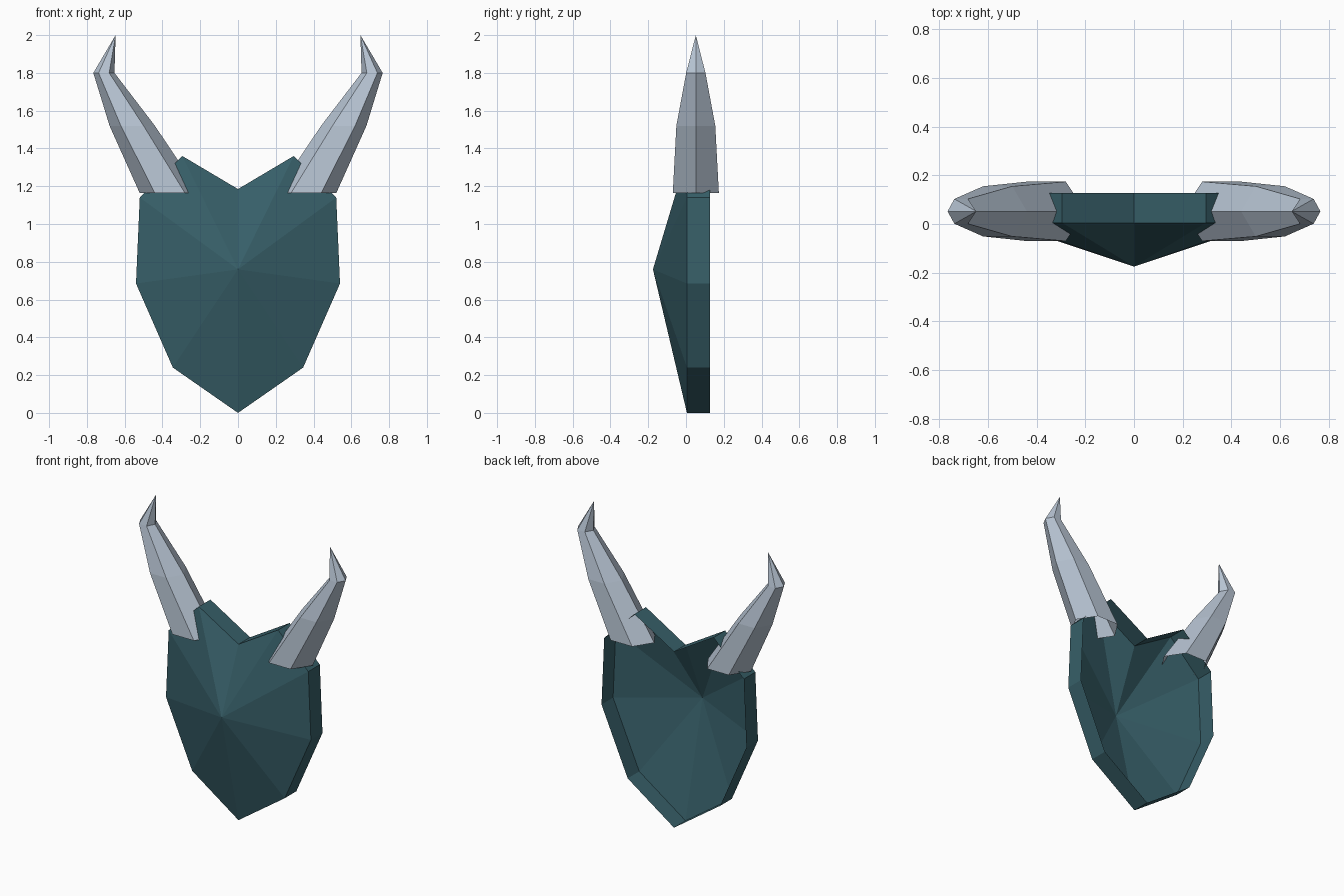
import bpy
import bmesh

cube = bpy.data.objects.get("Cube")
if cube:
    bpy.data.objects.remove(cube, do_unlink=True)


def make_material(name, rgb):
    mat = bpy.data.materials.new(name)
    mat.use_nodes = True
    color = (*rgb, 1.0)
    mat.diffuse_color = color
    bsdf = mat.node_tree.nodes["Principled BSDF"]
    bsdf.inputs["Base Color"].default_value = color
    bsdf.inputs["Roughness"].default_value = 0.8
    return mat


def finish(bm, name, mat):
    bmesh.ops.recalc_face_normals(bm, faces=bm.faces[:])
    mesh = bpy.data.meshes.new(name)
    bm.to_mesh(mesh)
    bm.free()
    mesh.materials.append(mat)
    obj = bpy.data.objects.new(name, mesh)
    bpy.context.collection.objects.link(obj)
    return obj


def bridge(bm, ring_a, ring_b):
    count = len(ring_a)
    for i in range(count):
        j = (i + 1) % count
        bm.faces.new((ring_a[i], ring_a[j], ring_b[j], ring_b[i]))


def fan(bm, ring, tip):
    for i in range(len(ring)):
        bm.faces.new((ring[i], ring[(i + 1) % len(ring)], tip))


teal = make_material("dark teal", (0.038, 0.114, 0.139))
bone = make_material("pale blue grey", (0.48, 0.56, 0.66))

# Shield: hollow shell with a pointed front and a straight rim, open at the back
half = [(0.345, 0.24), (0.54, 0.685), (0.52, 1.14), (0.295, 1.36)]
outline = [(0, 0)] + half + [(0, 1.185)] + [(-x, z) for x, z in reversed(half)]
bm = bmesh.new()
front_rim = [bm.verts.new((x, 0.005, z)) for x, z in outline]
back_rim = [bm.verts.new((x, 0.128, z)) for x, z in outline]
bridge(bm, front_rim, back_rim)
fan(bm, front_rim, bm.verts.new((0, -0.175, 0.76)))
finish(bm, "shield", teal)

# Horns: tapering six-sided tubes, open at the base and hooked inward at the tip
HORN_Y = 0.052
HEXAGON = [(1, 0), (0.5, 1), (-0.5, 1), (-1, 0), (-0.5, -1), (0.5, -1)]
# Each section: centre x, height, half width, half depth
SECTIONS = [(0.36, 1.163, 0.16, 0.122),
            (0.56, 1.52, 0.12, 0.103),
            (0.71, 1.8, 0.056, 0.051)]


def make_horn(name, side):
    bm = bmesh.new()
    rings = [[bm.verts.new((side * (cx + u * w), HORN_Y + v * d, z))
              for u, v in HEXAGON] for cx, z, w, d in SECTIONS]
    for lower, upper in zip(rings, rings[1:]):
        bridge(bm, lower, upper)
    fan(bm, rings[-1], bm.verts.new((side * 0.648, HORN_Y, 2.0)))
    finish(bm, name, bone)


make_horn("left_horn", 1)
make_horn("right_horn", -1)
